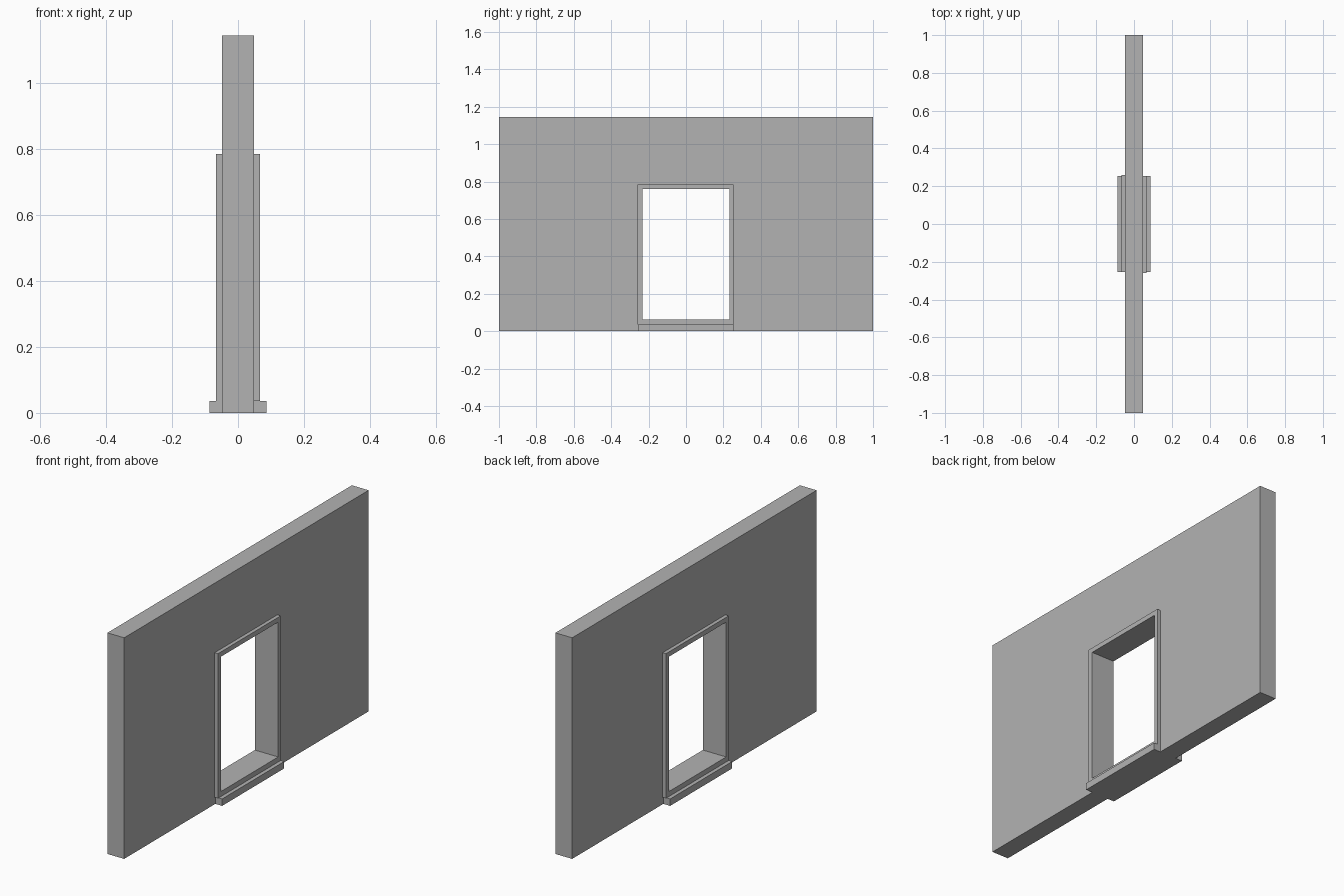
import bpy
import bmesh

cube = bpy.data.objects.get("Cube")
if cube:
    bpy.data.objects.remove(cube, do_unlink=True)

grey = bpy.data.materials.new("plain grey")
grey.use_nodes = True
colour = (0.45, 0.45, 0.45, 1)
grey.diffuse_color = colour
grey.node_tree.nodes["Principled BSDF"].inputs["Base Color"].default_value = colour

WALL_X, TRIM_X, SILL_X = 0.048, 0.067, 0.087
SILL_TOP = 0.036
OPENING = (-0.233, 0.233, 0.062, 0.76)  # y min, y max, z min, z max


def corners(rect):
    y0, y1, z0, z1 = rect
    return [(y0, z0), (y1, z0), (y1, z1), (y0, z1)]


def slab(name, x0, x1, outer, hole=None):
    """Rectangle in the yz plane, optionally with a hole, extruded along x."""
    bm = bmesh.new()
    ring = [bm.verts.new((x0, y, z)) for y, z in corners(outer)]
    if hole:
        inner = [bm.verts.new((x0, y, z)) for y, z in corners(hole)]
        for i in range(4):
            j = (i + 1) % 4
            bm.faces.new((ring[i], ring[j], inner[j], inner[i]))
    else:
        bm.faces.new(ring)
    ext = bmesh.ops.extrude_face_region(bm, geom=bm.faces[:], use_keep_orig=True)
    moved = [v for v in ext["geom"] if isinstance(v, bmesh.types.BMVert)]
    bmesh.ops.translate(bm, verts=moved, vec=(x1 - x0, 0, 0))
    bmesh.ops.recalc_face_normals(bm, faces=bm.faces[:])
    mesh = bpy.data.meshes.new(name)
    bm.to_mesh(mesh)
    bm.free()
    mesh.materials.append(grey)
    obj = bpy.data.objects.new(name, mesh)
    bpy.context.collection.objects.link(obj)
    return obj


# Wall with the window opening
slab("wall", -WALL_X, WALL_X, (-1, 1, 0, 1.145), OPENING)

# Raised trim and projecting sill on each side of the wall
for side, label in ((1, "left"), (-1, "right")):
    ends = sorted((-0.26 * side, 0.254 * side))
    slab(label + "_window_trim", side * WALL_X, side * TRIM_X,
         (*ends, SILL_TOP, 0.785), OPENING)
    slab(label + "_sill", side * WALL_X, side * SILL_X,
         (-0.254, 0.254, 0, SILL_TOP))
